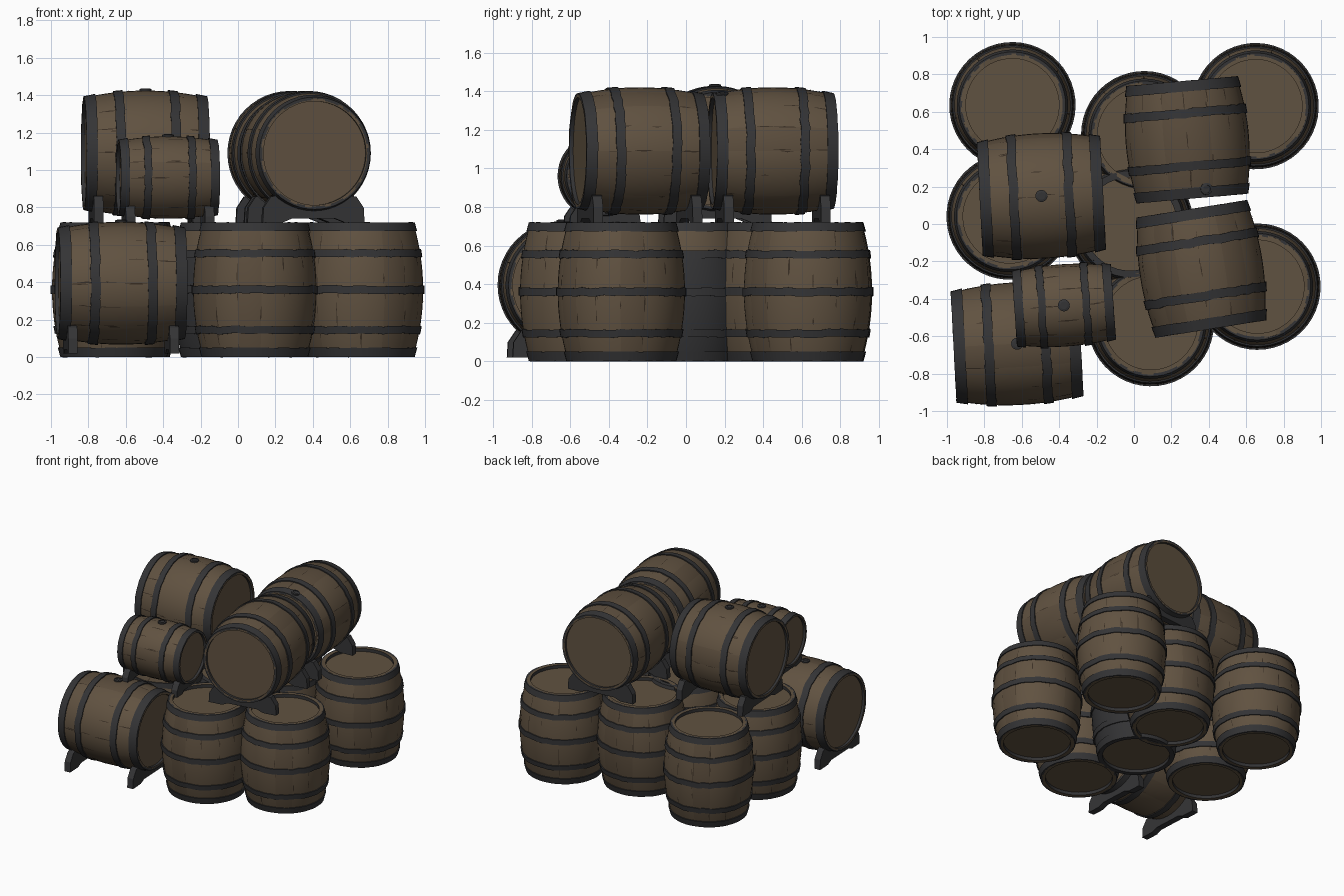
import bpy, bmesh, math, random
from mathutils import Matrix, Vector

random.seed(4)
if "Cube" in bpy.data.objects:
    bpy.data.objects.remove(bpy.data.objects["Cube"])


def material(name, color):
    m = bpy.data.materials.new(name)
    m.use_nodes = True
    m.diffuse_color = (*color, 1)
    m.node_tree.nodes["Principled BSDF"].inputs["Base Color"].default_value = (*color, 1)
    return m


WOOD = material("brown wood", (0.118, 0.084, 0.052))
WOOD_ALT = material("worn brown wood", (0.105, 0.074, 0.046))
CRACK = material("dark crack", (0.04, 0.027, 0.017))
IRON = material("dark iron", (0.034, 0.034, 0.036))
SIDES = 48


def finish(name, bm, mats, matrix, smooth=True):
    bmesh.ops.recalc_face_normals(bm, faces=bm.faces)
    mesh = bpy.data.meshes.new(name)
    bm.to_mesh(mesh)
    bm.free()
    for m in mats:
        mesh.materials.append(m)
    obj = bpy.data.objects.new(name, mesh)
    bpy.context.collection.objects.link(obj)
    obj.matrix_world = matrix
    if smooth:
        bpy.ops.object.select_all(action='DESELECT')
        bpy.context.view_layer.objects.active = obj
        obj.select_set(True)
        bpy.ops.object.shade_smooth_by_angle(angle=math.radians(35))
    return obj


def lathe(bm, profile, caps=False, jitter=0):
    """Turn (radius, height) points around z; returns the bands of faces."""
    rings = []
    wobble = [random.uniform(-jitter, jitter) for _ in range(SIDES)]
    for r, z in profile:
        ring = []
        for i in range(SIDES):
            a = math.tau * i / SIDES
            ring.append(bm.verts.new((r * math.cos(a), r * math.sin(a), z + wobble[i])))
        rings.append(ring)
    bands = []
    for a, b in zip(rings, rings[1:]):
        bands.append([bm.faces.new((a[i], a[(i + 1) % SIDES], b[(i + 1) % SIDES], b[i]))
                      for i in range(SIDES)])
    if caps:
        bm.faces.new(rings[0])
        bm.faces.new(rings[-1])
    return bands


def barrel(name, matrix, R, r, L, hoops, lid=0.9, depth=0.025, rusty=False):
    half = L / 2

    def radius(z):
        return r + (R - r) * (1 - (z / half) ** 2)

    # Staves, rims and recessed lids
    bm = bmesh.new()
    steps = 16
    outer = [(radius(z), z) for z in (half * (2 * k / steps - 1) for k in range(steps + 1))]
    inner = r * lid
    profile = ([(inner, depth - half), (inner, -half)] + outer
               + [(inner, half), (inner, half - depth)])
    bands = lathe(bm, profile, caps=True)
    worn = [random.random() < 0.3 for _ in range(SIDES // 3)]
    for k, band in enumerate(bands):
        for i, f in enumerate(band):
            z = f.calc_center_median().z
            if k in (0, len(bands) - 1):
                f.material_index = 2
            elif rusty:
                f.material_index = 0 if 0.55 < z / half < 0.85 else 2
            else:
                f.material_index = int(worn[i // 3])
    finish(name + "_body", bm, [WOOD, WOOD_ALT, IRON], matrix)

    # Iron hoops
    bm = bmesh.new()
    for z, width in hoops:
        lo, hi = max(z - width / 2, -half), min(z + width / 2, half)
        end = abs(z) + width > half
        lathe(bm, [(radius(lo) - 0.008, lo), (radius(lo) + 0.008, lo),
                   (radius(hi) + 0.008, hi), (radius(hi) - 0.008, hi)],
              jitter=0.001 if end else 0.004)
    finish(name + "_hoops", bm, [IRON], matrix)

    # Thin cracks along the stave joints
    bm = bmesh.new()
    for _ in range(0 if rusty else 50):
        a = math.tau * random.randrange(SIDES // 3) * 3 / SIDES + random.uniform(-0.02, 0.02)
        z0 = random.uniform(-0.9, 0.7) * half
        z1 = min(z0 + random.uniform(0.03, 0.12), half * 0.9)
        slim = random.uniform(0.002, 0.0045)
        pairs = []
        for k in range(5):
            z = z0 + (z1 - z0) * k / 4
            w = slim * (1 - abs(k - 2) / 3) / R
            rr = radius(z) + 0.002
            pairs.append([bm.verts.new((rr * math.cos(a + s * w), rr * math.sin(a + s * w), z))
                          for s in (-1, 1)])
        for p, q in zip(pairs, pairs[1:]):
            bm.faces.new((p[0], p[1], q[1], q[0]))
    if bm.verts:
        finish(name + "_cracks", bm, [CRACK], matrix, smooth=False)
    else:
        bm.free()


def bung(name, matrix, R, along, tilt):
    bm = bmesh.new()
    lathe(bm, [(0.032, -0.02), (0.032, 0.008), (0.02, 0.012), (0.02, 0.006)], caps=True)
    turn = Matrix.Rotation(tilt, 4, 'Z') @ Matrix.Translation((-R, 0, along))
    finish(name + "_bung", bm, [IRON], matrix @ turn @ Matrix.Rotation(-math.pi / 2, 4, 'Y'))


def cradle(name, matrix, R, rest, drop, along):
    """Block with a hollow top that holds a lying barrel."""
    s = R / 0.335
    outline = [(-0.28 * s, -drop), (-0.275 * s, -drop + 0.08 * s), (-0.235 * s, -drop + 0.14 * s)]
    outline += [(rest * math.sin(a), -rest * math.cos(a))
                for a in (math.radians(d) for d in range(-42, 43, 12))]
    outline += [(-u, h) for u, h in reversed(outline[:3])]
    # Arched underside between the two feet
    outline += [(0.17 * s, -drop), (0.12 * s, -drop + 0.02), (-0.12 * s, -drop + 0.02), (-0.17 * s, -drop)]
    bm = bmesh.new()
    face = bm.faces.new([bm.verts.new((-h, u, along - 0.025)) for u, h in outline])
    out = bmesh.ops.extrude_face_region(bm, geom=[face])
    bmesh.ops.translate(bm, vec=Vector((0, 0, 0.05)),
                        verts=[v for v in out["geom"] if isinstance(v, bmesh.types.BMVert)])
    finish(name, bm, [IRON], matrix, smooth=False)


# Standing barrels
standing = {
    "back_right_standing": (-0.65, 0.635), "back_left_standing": (0.65, 0.63),
    "back_middle_standing": (0.055, 0.48), "right_standing": (-0.665, 0.04),
    "front_standing": (0.09, -0.53), "left_standing": (0.66, -0.335),
    "centre_standing": (-0.02, 0.0),
}
upright_hoops = [(-0.335, 0.05), (-0.215, 0.04), (0, 0.042), (0.195, 0.04), (0.337, 0.046)]
for name, (x, y) in standing.items():
    place = Matrix.Translation((x, y, 0.36)) @ Matrix.Rotation(random.uniform(0, 6), 4, 'Z')
    barrel(name, place, 0.33, 0.277, 0.72, upright_hoops, rusty=name == "centre_standing")

# Lying barrels: position, heading, radius, length, floor height, bung (along, tilt)
lying = [
    ("upper_right_lying", (-0.495, 0.15, 1.09), 3, 0.335, 0.66, 0.72, (0, 0)),
    ("small_lying", (-0.375, -0.435, 0.96), 4, 0.22, 0.53, 0.70, (0, 0)),
    ("lower_front_lying", (-0.625, -0.64, 0.395), 3, 0.328, 0.68, 0.02, (0, 0)),
    ("upper_back_lying", (0.285, 0.45, 1.09), 95, 0.33, 0.63, 0.72, (-0.27, 0.26)),
    ("upper_left_lying", (0.36, -0.24, 1.09), 99, 0.33, 0.65, 0.72, None),
]
for name, loc, heading, R, L, floor, plug in lying:
    place = (Matrix.Translation(loc) @ Matrix.Rotation(math.radians(heading), 4, 'Z')
             @ Matrix.Rotation(math.pi / 2, 4, 'Y'))
    r = R * 0.885
    hoops = [(s * k * L, w * L) for s in (-1, 1) for k, w in ((0.455, 0.09), (0.225, 0.075))]
    barrel(name, place, R, r, L, hoops, lid=0.95, depth=0.02)
    if plug:
        bung(name, place, R if plug[0] == 0 else r + 0.012, *plug)
    for side, tag in ((-1, "_cradle_a"), (1, "_cradle_b")):
        cradle(name + tag, place, R, R * 0.93, loc[2] - floor, side * 0.4 * L)
